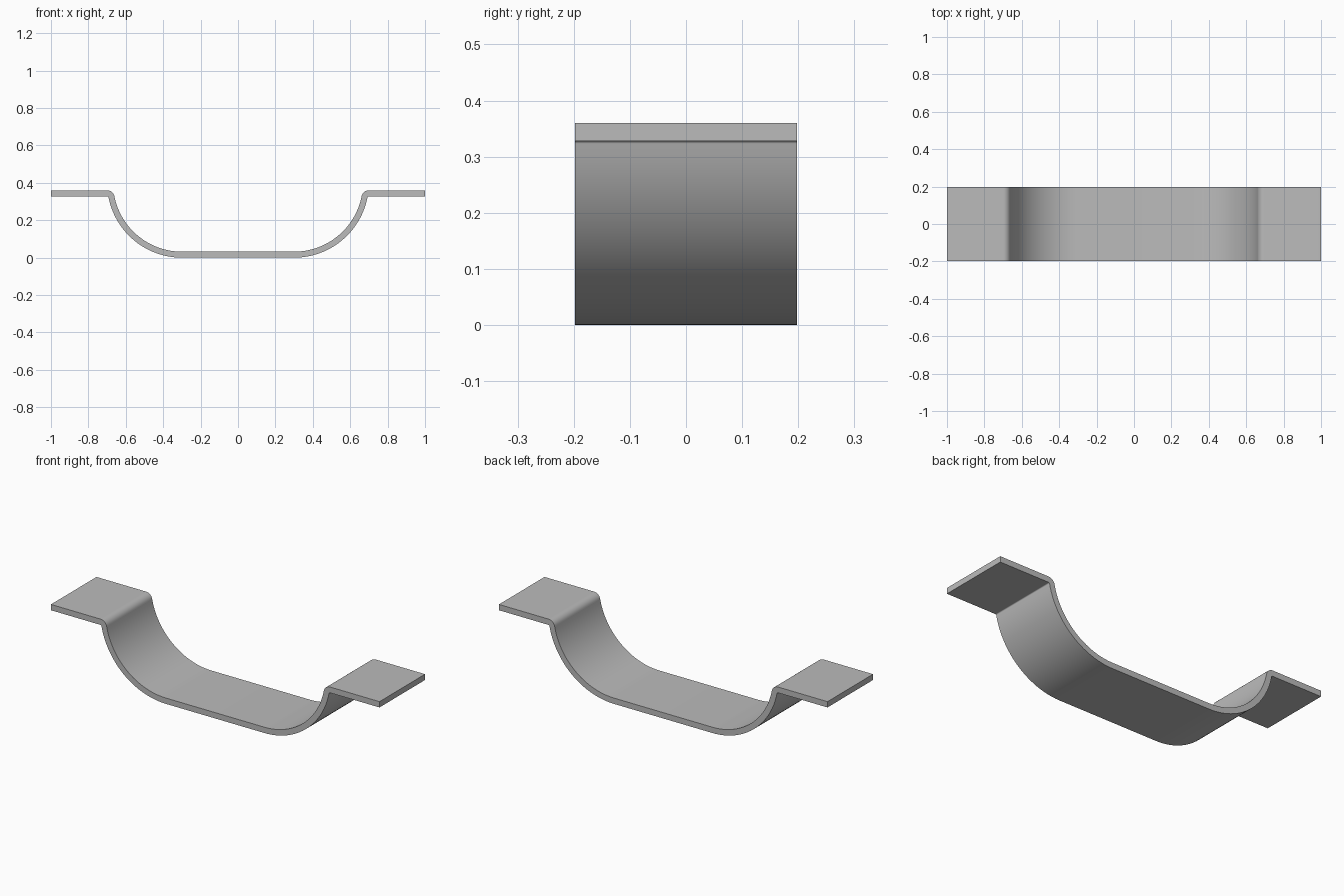
import bpy, bmesh, math

cube = bpy.data.objects.get("Cube")
if cube:
    bpy.data.objects.remove(cube, do_unlink=True)

THICK = 0.032        # strip thickness
HEIGHT = 0.36        # top of the flanges
HALF_WIDTH = 0.198   # half depth along y
FLAT = 0.3           # half length of the flat base
BEND = 0.4           # outer radius of the big bends
LIP = 0.006          # inner radius of the flange bends

# Grey metal
metal = bpy.data.materials.new("grey metal")
metal.use_nodes = True
colour = (0.5, 0.5, 0.5, 1)
metal.diffuse_color = colour
metal.node_tree.nodes["Principled BSDF"].inputs["Base Color"].default_value = colour


def arc(cx, cz, radius, start, end, steps):
    """Points on an arc in the xz plane."""
    angles = [start + (end - start) * i / steps for i in range(steps + 1)]
    return [(cx + radius * math.cos(a), cz + radius * math.sin(a)) for a in angles]


# Centre of the flange bend, tangent to both the big bend and the flange
lip_z = HEIGHT - THICK - LIP
lip_x = FLAT + math.sqrt((BEND + LIP) ** 2 - (BEND - lip_z) ** 2)
slope = math.atan2(lip_z - BEND, lip_x - FLAT)


def half_profile(offset):
    """Right half of one face of the strip, from base to flange tip."""
    points = arc(FLAT, BEND, BEND - offset, -math.pi / 2, slope, 24)
    points += arc(lip_x, lip_z, LIP + offset, slope + math.pi, math.pi / 2, 10)
    return points + [(1.0, HEIGHT - THICK + offset)]


def full_profile(offset):
    half = half_profile(offset)
    return [(-x, z) for x, z in reversed(half)] + half


# Bracket strip: matching lower and upper profiles extruded along y
bm = bmesh.new()
rings = []
for y in (-HALF_WIDTH, HALF_WIDTH):
    rings.append([[bm.verts.new((x, y, z)) for x, z in full_profile(offset)]
                  for offset in (0, THICK)])
(front_low, front_top), (back_low, back_top) = rings
strips = [(front_low, front_top), (front_top, back_top),
          (back_top, back_low), (back_low, front_low)]
for a, b in strips:
    for i in range(len(a) - 1):
        bm.faces.new((a[i], a[i + 1], b[i + 1], b[i]))
for i in (0, -1):
    bm.faces.new((front_low[i], front_top[i], back_top[i], back_low[i]))
bmesh.ops.recalc_face_normals(bm, faces=bm.faces)

mesh = bpy.data.meshes.new("bracket_strip")
bm.to_mesh(mesh)
bm.free()
mesh.materials.append(metal)
bracket = bpy.data.objects.new("bracket_strip", mesh)
bpy.context.collection.objects.link(bracket)

bpy.ops.object.select_all(action="DESELECT")
bracket.select_set(True)
bpy.context.view_layer.objects.active = bracket
bpy.ops.object.shade_smooth_by_angle(angle=math.radians(30))
